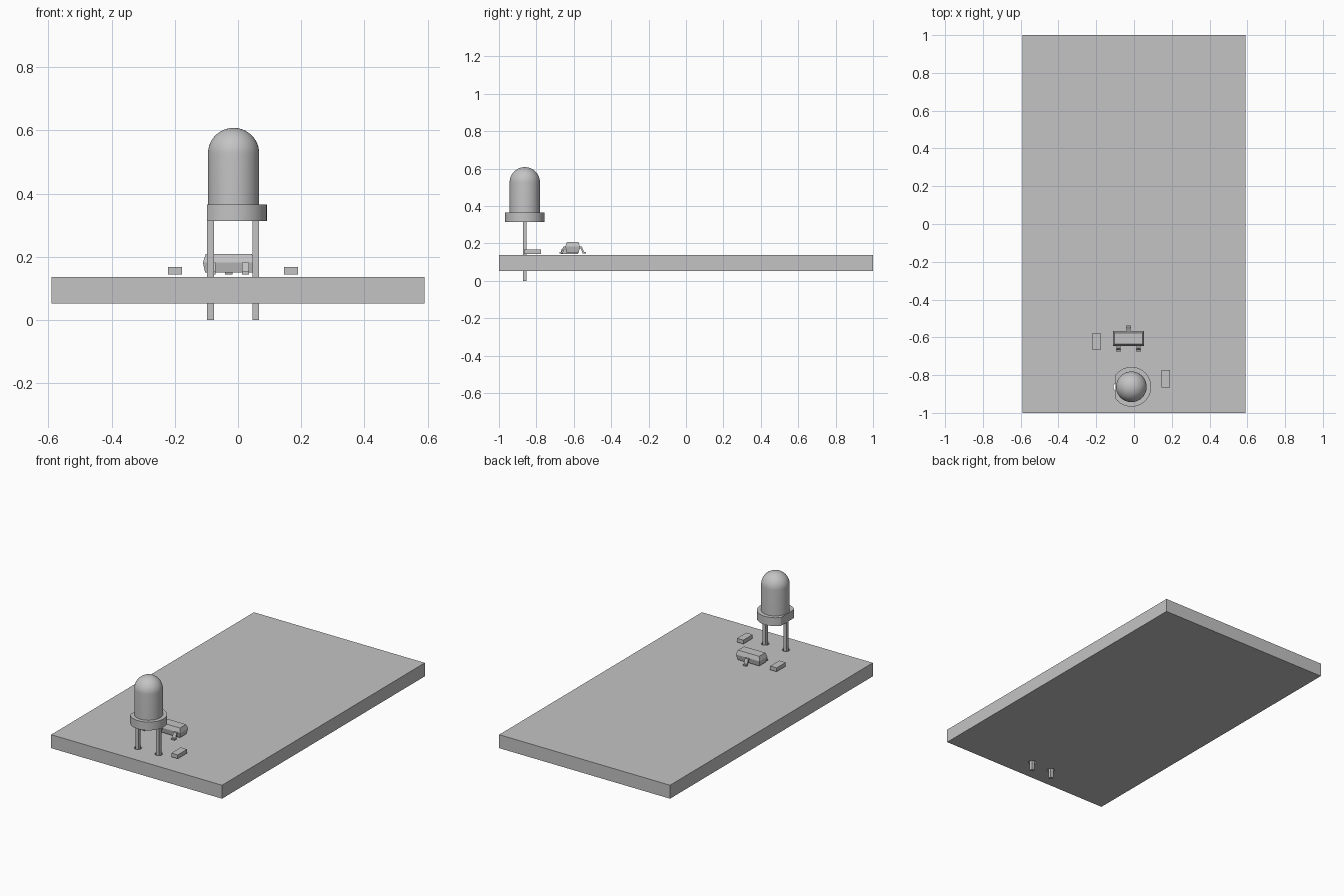
import bpy
import bmesh
import math
from mathutils import Matrix, Vector

cube = bpy.data.objects.get("Cube")
if cube:
    bpy.data.objects.remove(cube, do_unlink=True)

GREY = (0.55, 0.55, 0.55, 1)
mat = bpy.data.materials.new("plain grey")
mat.use_nodes = True
mat.diffuse_color = GREY
mat.node_tree.nodes["Principled BSDF"].inputs["Base Color"].default_value = GREY


def finish(name, bm, smooth=False):
    """Turn a bmesh into a named object in the grey material."""
    bmesh.ops.recalc_face_normals(bm, faces=bm.faces)
    mesh = bpy.data.meshes.new(name)
    bm.to_mesh(mesh)
    bm.free()
    mesh.materials.append(mat)
    obj = bpy.data.objects.new(name, mesh)
    bpy.context.collection.objects.link(obj)
    bpy.ops.object.select_all(action="DESELECT")
    obj.select_set(True)
    bpy.context.view_layer.objects.active = obj
    if smooth:
        bpy.ops.object.shade_smooth_by_angle(angle=math.radians(30))
    return obj


def box(name, low, high):
    low, high = Vector(low), Vector(high)
    bm = bmesh.new()
    size = Matrix.Diagonal((high - low).to_4d())
    bmesh.ops.create_cube(bm, size=1, matrix=Matrix.Translation((low + high) / 2) @ size)
    return finish(name, bm)


def cylinder(bm, x, y, z0, z1, radius, sides):
    bmesh.ops.create_cone(bm, cap_ends=True, segments=sides, radius1=radius, radius2=radius,
                          depth=z1 - z0, matrix=Matrix.Translation((x, y, (z0 + z1) / 2)))


LED_X, LED_Y = -0.014, -0.862
LEAD_X = (-0.087, 0.056)
BOARD_TOP = 0.137

# Circuit board with two drilled lead holes
board = box("circuit_board", (-0.59, -1, 0.053), (0.59, 1, BOARD_TOP))
bm = bmesh.new()
for x in LEAD_X:
    cylinder(bm, x, LED_Y, 0, 0.2, 0.022, 32)
drill = finish("drill_cutter", bm)
drill.hide_render = True
cut = board.modifiers.new("lead_holes", "BOOLEAN")
cut.operation = "DIFFERENCE"
cut.solver = "EXACT"
cut.object = drill
bpy.context.view_layer.objects.active = board
bpy.ops.object.modifier_apply(modifier=cut.name)
bpy.data.objects.remove(drill, do_unlink=True)

# Square LED leads passing through the board
for side, x in zip(("right", "left"), LEAD_X):
    box(side + "_lead", (x - 0.0105, LED_Y - 0.0105, 0), (x + 0.0105, LED_Y + 0.0105, 0.32))

# LED flange, flattened on one side
bm = bmesh.new()
cylinder(bm, LED_X, LED_Y, 0.314, 0.366, 0.105, 96)
for v in bm.verts:
    v.co.x = max(v.co.x, -0.098)
finish("led_flange", bm, smooth=True)

# LED lens: straight wall and round dome, spun from a profile
R, DOME_Z = 0.081, 0.527
profile = [(R, 0.36)]
for i in range(17):
    a = math.pi / 2 * i / 16
    profile.append((R * math.cos(a), DOME_Z + R * math.sin(a)))
bm = bmesh.new()
verts = [bm.verts.new((LED_X + r, LED_Y, z)) for r, z in profile]
edges = [bm.edges.new(pair) for pair in zip(verts, verts[1:])]
bmesh.ops.spin(bm, geom=verts + edges, cent=(LED_X, LED_Y, 0), axis=(0, 0, 1),
               angle=math.tau, steps=64)
bmesh.ops.remove_doubles(bm, verts=bm.verts, dist=0.0001)
finish("led_lens", bm, smooth=True)

# Two small chip parts, each with a narrow end band
for side, x, y0, y1, band in (("left", 0.168, -0.866, -0.774, 1),
                              ("right", -0.199, -0.668, -0.578, -1)):
    split = y1 - 0.016 if band > 0 else y0 + 0.016
    parts = (("body", y0, split), ("end_band", split, y1))
    if band < 0:
        parts = (("end_band", y0, split), ("body", split, y1))
    for part, a, b in parts:
        box(f"{side}_chip_{part}", (x - 0.022, a, 0.144), (x + 0.022, b, 0.168))

# Transistor body: widest at mid height, tapered above and below
TX, TY = -0.029, -0.606
bm = bmesh.new()
rings = []
for z, inset in ((0.15, 0.007), (0.183, 0), (0.209, 0.009)):
    w, d = 0.082 - inset, 0.039 - inset
    rings.append([bm.verts.new((TX + sx * w, TY + sy * d, z))
                  for sx, sy in ((-1, -1), (1, -1), (1, 1), (-1, 1))])
for low, high in zip(rings, rings[1:]):
    for i in range(4):
        j = (i + 1) % 4
        bm.faces.new((low[i], low[j], high[j], high[i]))
bm.faces.new(rings[0])
bm.faces.new(rings[-1])
finish("transistor_body", bm)

# Bent transistor legs: two in front, one behind
leg = [(0.03, 0.183), (0.05, 0.183), (0.06, 0.154), (0.071, 0.154),
       (0.071, 0.145), (0.053, 0.145), (0.044, 0.174), (0.03, 0.174)]
for name, x, out in (("front_right_leg", TX - 0.053, -1), ("front_left_leg", TX + 0.053, -1),
                     ("back_leg", TX, 1)):
    bm = bmesh.new()
    face = bm.faces.new([bm.verts.new((x - 0.0115, TY + out * d, z)) for d, z in leg])
    new = bmesh.ops.extrude_face_region(bm, geom=[face])["geom"]
    moved = [g for g in new if isinstance(g, bmesh.types.BMVert)]
    bmesh.ops.translate(bm, verts=moved, vec=(0.023, 0, 0))
    finish("transistor_" + name, bm)
